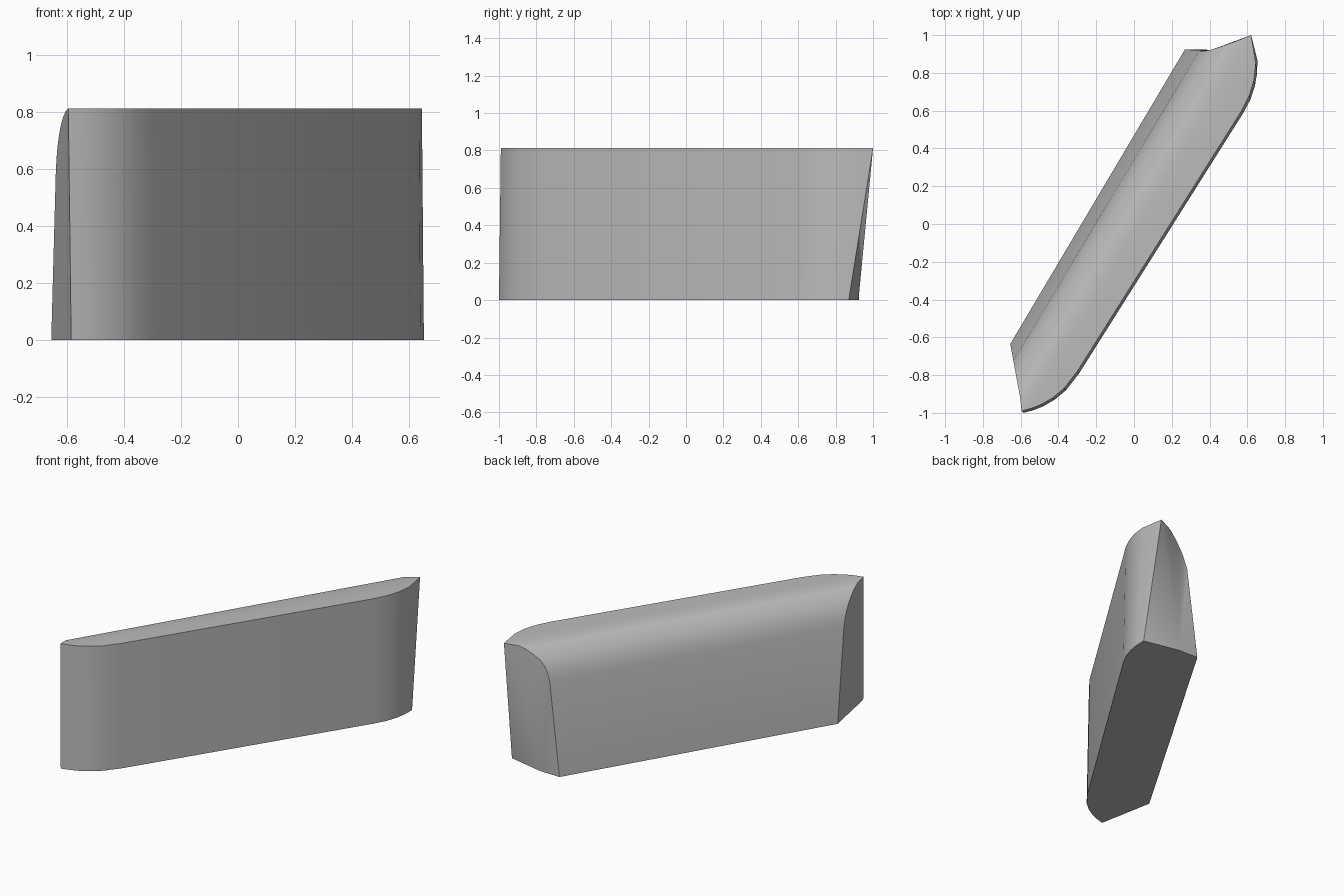
import bpy, bmesh, math
from mathutils import Vector

cube = bpy.data.objects.get("Cube")
if cube:
    bpy.data.objects.remove(cube)

# One plain grey for the whole body
grey = bpy.data.materials.new("plain grey")
grey.use_nodes = True
colour = (0.5, 0.5, 0.5, 1)
grey.diffuse_color = colour
grey.node_tree.nodes["Principled BSDF"].inputs["Base Color"].default_value = colour

HEIGHT = 0.812

# Front outline at the base and the top, left end to right end
base_path = [(-.585, -1), (-.53, -.985), (-.48, -.965), (-.42, -.93), (-.36, -.88), (-.29, -.79),
             (.58, .59), (.617, .66), (.64, .73), (.652, .80), (.653, .87)]
top_path = [(-.595, -.99), (-.54, -.975), (-.49, -.955), (-.43, -.92), (-.37, -.87), (-.30, -.78),
            (.57, .60), (.61, .68), (.635, .76), (.645, .85), (.62, 1)]

# Rounded back section: share of left end depth, height, right end position
section = [(0, 0, .27, .925), (.25, .6, .345, .918), (.30, .65, .362, .915),
           (.36, .69, .38, .917), (.44, .727, .41, .923), (.54, .759, .45, .936),
           (.66, .786, .49, .950), (.80, .805, .535, .966)]

bm = bmesh.new()
base = [bm.verts.new((x, y, 0)) for x, y in base_path]
top = [bm.verts.new((x, y, HEIGHT)) for x, y in top_path]
back_foot, front_foot = Vector((-.655, -.635, 0)), Vector((-.59, -.99, 0))
left, right = [], []
for share, z, x, y in section:
    p = back_foot.lerp(front_foot, share)
    left.append(bm.verts.new((p.x, p.y, z)))
    right.append(bm.verts.new((x, y, z)))
left.append(top[0])
right.append(top[-1])


def strip(a, b):
    """Join two rows of points with quads."""
    for i in range(len(a) - 1):
        bm.faces.new((a[i], a[i + 1], b[i + 1], b[i]))


# Front wall, rounded back and flat top
strip(base, top)
strip(left, right)
bm.faces.new(top)

# Left end, right end fanned from a bent foot, and the underside
bm.faces.new(left + [base[0]])
bend = bm.verts.new((.41, .922, 0))
for a, b in zip(right, right[1:]):
    bm.faces.new((a, b, bend))
bm.faces.new((top[-1], base[-1], bend))
bm.faces.new(base + [bend, right[0], left[0]])

bmesh.ops.recalc_face_normals(bm, faces=bm.faces)
mesh = bpy.data.meshes.new("slanted_block")
bm.to_mesh(mesh)
bm.free()
mesh.materials.append(grey)
block = bpy.data.objects.new("slanted_block", mesh)
bpy.context.collection.objects.link(block)
bpy.context.view_layer.objects.active = block
block.select_set(True)
bpy.ops.object.shade_smooth_by_angle(angle=math.radians(35))
